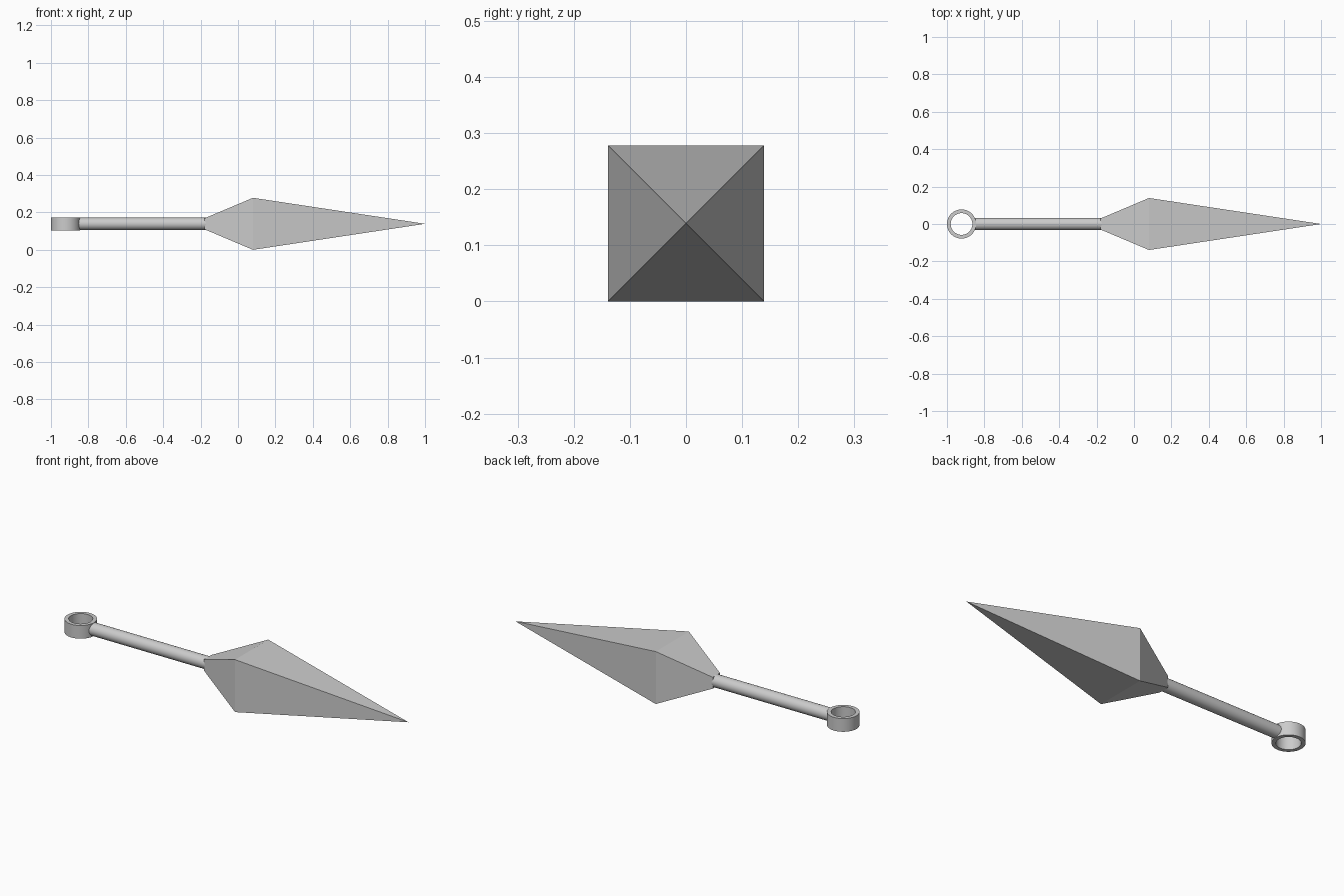
import bpy, bmesh, math

if "Cube" in bpy.data.objects:
    bpy.data.objects.remove(bpy.data.objects["Cube"])

ZC = 0.139  # height of the long axis


def add_mesh(name, verts, faces):
    mesh = bpy.data.meshes.new(name)
    bm = bmesh.new()
    vs = [bm.verts.new(v) for v in verts]
    for f in faces:
        bm.faces.new([vs[i] for i in f])
    bmesh.ops.recalc_face_normals(bm, faces=bm.faces[:])
    bm.to_mesh(mesh)
    bm.free()
    obj = bpy.data.objects.new(name, mesh)
    bpy.context.collection.objects.link(obj)
    return obj


def smooth(obj):
    bpy.ops.object.select_all(action='DESELECT')
    obj.select_set(True)
    bpy.context.view_layer.objects.active = obj
    bpy.ops.object.shade_smooth_by_angle(angle=math.radians(35))


# Blade: square sections joined to a point, flat faces
sections = [(-0.178, 0.030), (0.08, 0.139)]
corners = [(-1, -1), (1, -1), (1, 1), (-1, 1)]
verts = [(x, a * h, ZC + b * h) for x, h in sections for a, b in corners]
verts.append((1.0, 0, ZC))
faces = [(0, 1, 2, 3)]
for i in range(4):
    j = (i + 1) % 4
    faces += [(i, j, 4 + j, 4 + i), (4 + i, 4 + j, 8)]
add_mesh("blade", verts, faces)

# Handle: round rod running from the ring wall into the blade
x0, x1 = -0.858, -0.15
bpy.ops.mesh.primitive_cylinder_add(vertices=32, radius=0.033, depth=x1 - x0,
                                    location=((x0 + x1) / 2, 0, ZC),
                                    rotation=(0, math.pi / 2, 0))
handle = bpy.context.object
handle.name = "handle"
smooth(handle)

# Pommel ring: rectangular section swept around a vertical axis
N, H = 48, 0.035
profile = [(0.058, -H), (0.078, -H), (0.078, H), (0.058, H)]
verts = [(-0.922 + r * math.cos(2 * math.pi * k / N), r * math.sin(2 * math.pi * k / N), ZC + z)
         for k in range(N) for r, z in profile]
faces = [(4 * k + i, 4 * k + (i + 1) % 4,
          4 * ((k + 1) % N) + (i + 1) % 4, 4 * ((k + 1) % N) + i)
         for k in range(N) for i in range(4)]
smooth(add_mesh("pommel_ring", verts, faces))
